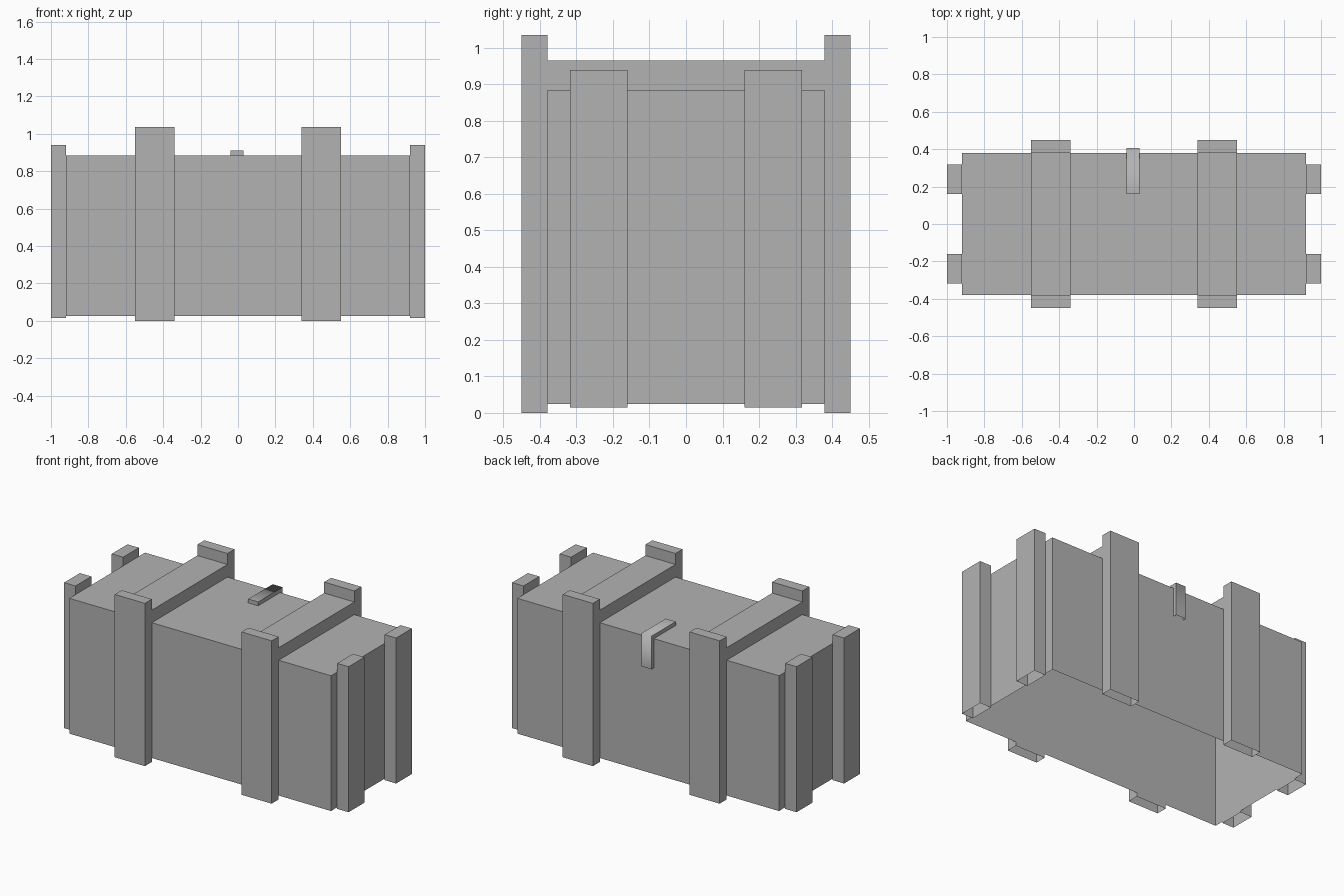
import bpy, bmesh

cube = bpy.data.objects.get("Cube")
if cube:
    bpy.data.objects.remove(cube, do_unlink=True)

# Single plain grey for the whole crate
grey = bpy.data.materials.new("plain_grey")
grey.use_nodes = True
colour = (0.45, 0.45, 0.45, 1)
grey.diffuse_color = colour
grey.node_tree.nodes["Principled BSDF"].inputs["Base Color"].default_value = colour


def finish(name, bm):
    mesh = bpy.data.meshes.new(name)
    bm.to_mesh(mesh)
    bm.free()
    mesh.materials.append(grey)
    obj = bpy.data.objects.new(name, mesh)
    bpy.context.collection.objects.link(obj)
    return obj


def open_box(name, xs, ys, zs):
    """Box between the given limits, with no underside."""
    bm = bmesh.new()
    bmesh.ops.create_cube(bm, size=1)
    for v in bm.verts:
        v.co = [lim[int(c > 0)] for c, lim in zip(v.co, (xs, ys, zs))]
    bm.normal_update()
    under = [f for f in bm.faces if f.normal.z < -0.9]
    bmesh.ops.delete(bm, geom=under, context='FACES')
    return finish(name, bm)


def span(side, near, far):
    return sorted((side * near, side * far))


# Hollow body, open underneath
TOP = 0.885
open_box("crate_body", (-0.92, 0.92), (-0.38, 0.38), (0.025, TOP))

for sx, side in ((-1, "right"), (1, "left")):
    # Bands: a batten over the lid and one upright on the front and back
    band = span(sx, 0.34, 0.552)
    open_box(f"{side}_lid_batten", band, (-0.38, 0.38), (TOP, 0.965))
    for sy, face in ((-1, "front"), (1, "back")):
        open_box(f"{side}_{face}_upright", band, span(sy, 0.38, 0.45), (0, 1.035))
        # End battens
        open_box(f"{side}_{face}_end_batten", span(sx, 0.92, 1.0),
                 span(sy, 0.16, 0.318), (0.015, 0.94))

# Latch: bent strip over the back edge of the lid, open at its lower end
path = [(0.16, 0.91), (0.405, 0.91), (0.405, 0.70),
        (0.381, 0.70), (0.381, TOP), (0.16, TOP)]
bm = bmesh.new()
sides = [[bm.verts.new((x, y, z)) for y, z in path] for x in (-0.04, 0.03)]
right, left = sides
count = len(path)
for i in range(count):
    j = (i + 1) % count
    if i != 2:
        bm.faces.new((right[i], right[j], left[j], left[i]))
for ring in sides:
    bm.faces.new((ring[0], ring[1], ring[4], ring[5]))
    bm.faces.new((ring[1], ring[2], ring[3], ring[4]))
bmesh.ops.recalc_face_normals(bm, faces=bm.faces)
for f in bm.faces:
    f.smooth = True
for e in bm.edges:
    e.smooth = set(e.verts) == {right[1], left[1]}
finish("latch", bm)
